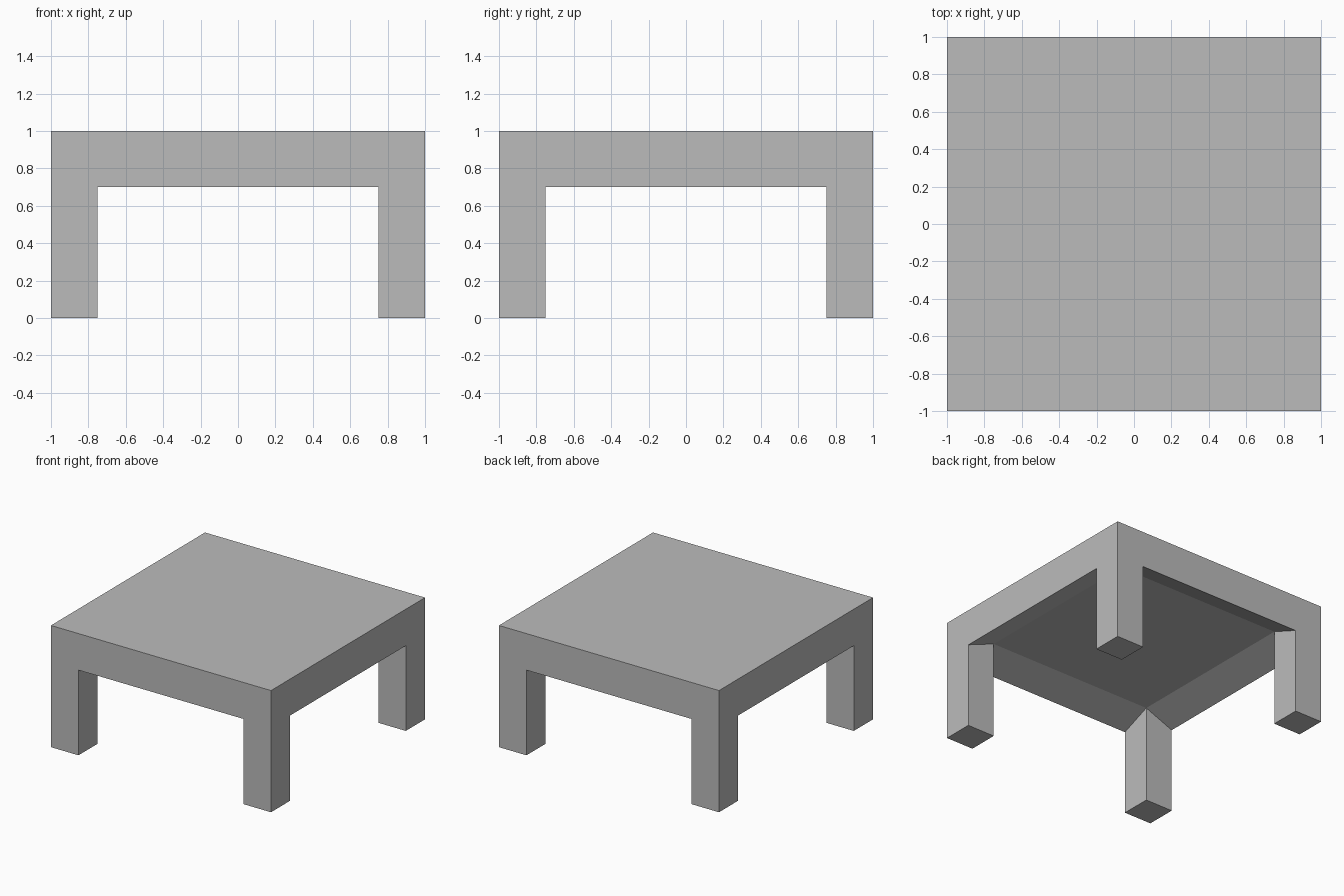
import bpy, bmesh, math

if "Cube" in bpy.data.objects:
    bpy.data.objects.remove(bpy.data.objects["Cube"])

TOP, RIM, CEIL = 1.0, 0.7, 0.8      # top, outer apron bottom, recessed underside
OUT, INN = 1.0, 0.75                # outer edge, inner face of legs

gray = bpy.data.materials.new("plain gray")
gray.diffuse_color = (0.5, 0.5, 0.5, 1)
gray.use_nodes = True
gray.node_tree.nodes["Principled BSDF"].inputs["Base Color"].default_value = gray.diffuse_color

bm = bmesh.new()

# Underside: 3 x 3 patches, flat middle raised, edges sloping down to the rim
steps = (-OUT, -INN, INN, OUT)
v = [[bm.verts.new((x, y, CEIL if max(abs(x), abs(y)) < OUT else RIM))
      for y in steps] for x in steps]
corners = []
for i in range(3):
    for j in range(3):
        f = bm.faces.new((v[i][j], v[i][j + 1], v[i + 1][j + 1], v[i + 1][j]))
        if i != 1 and j != 1:
            corners.append(f)

# Apron and tabletop: pull the outer rim up and cap it
rim = [e for e in bm.edges if e.is_boundary]
new = bmesh.ops.extrude_edge_only(bm, edges=rim)["geom"]
for p in new:
    if isinstance(p, bmesh.types.BMVert):
        p.co.z = TOP
bmesh.ops.contextual_create(
    bm, geom=[p for p in new if isinstance(p, bmesh.types.BMEdge)])

# Legs: pull the four corner patches down to the floor
for f in bmesh.ops.extrude_discrete_faces(bm, faces=corners)["faces"]:
    for p in f.verts:
        p.co.z = 0.0

# Merge coplanar strips and orient the faces
bmesh.ops.remove_doubles(bm, verts=bm.verts[:], dist=1e-5)
bmesh.ops.recalc_face_normals(bm, faces=bm.faces[:])
bmesh.ops.dissolve_limit(bm, angle_limit=math.radians(1),
                         verts=bm.verts[:], edges=bm.edges[:])

mesh = bpy.data.meshes.new("table")
bm.to_mesh(mesh)
bm.free()
mesh.materials.append(gray)
bpy.context.collection.objects.link(bpy.data.objects.new("table", mesh))
